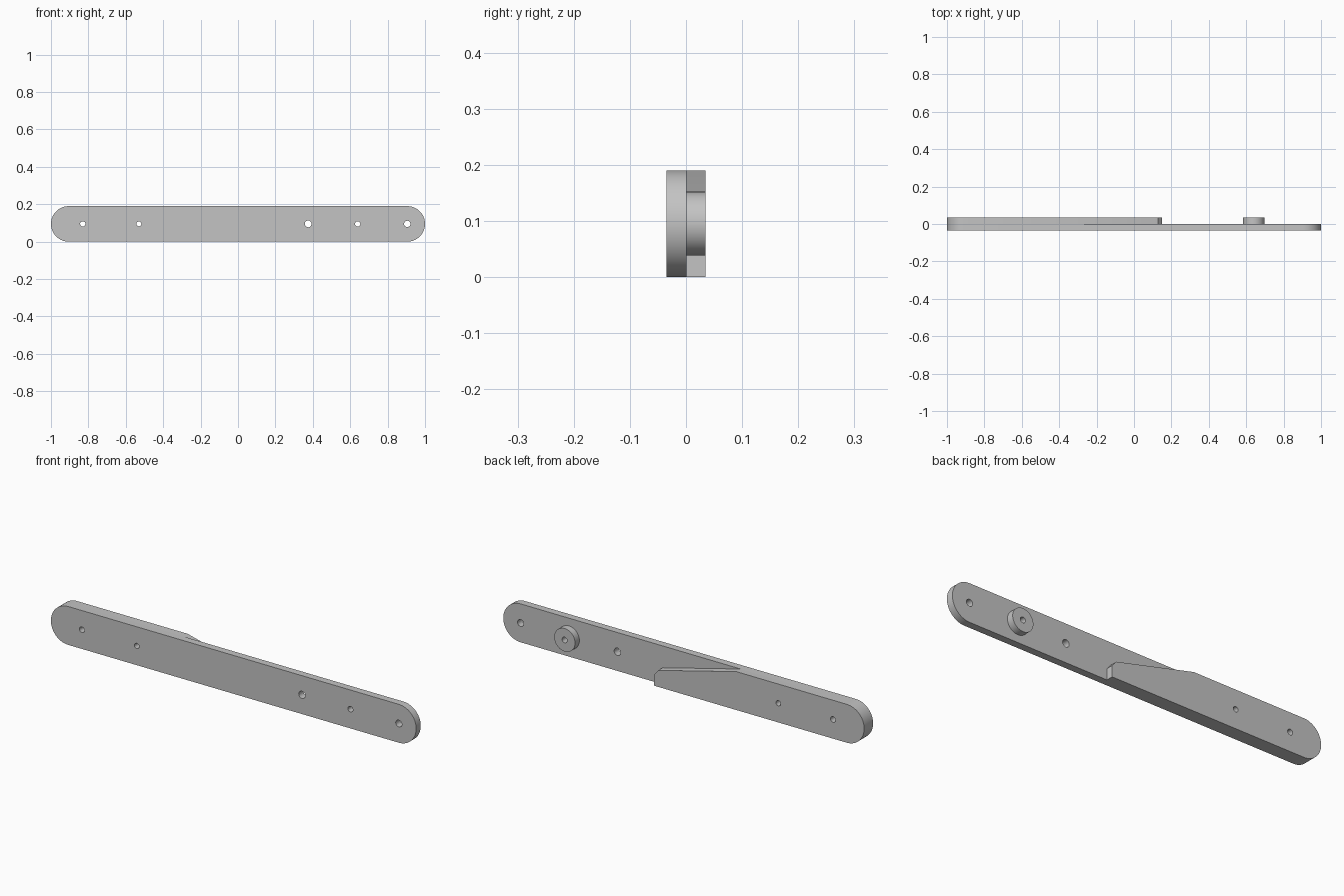
import bpy, bmesh
from math import sin, cos, pi, radians
from mathutils import Matrix

cube = bpy.data.objects.get("Cube")
if cube:
    bpy.data.objects.remove(cube, do_unlink=True)

# Main dimensions
R = 0.095                                  # half height of the bar
FRONT, MID, BACK = -0.035, 0.001, 0.035    # depth layers
LEFT_HOLES = [(-0.83, 0.014), (-0.53, 0.013)]
BOSS_HOLE = (0.64, 0.014)
RIGHT_HOLES = [(0.375, 0.018), (0.905, 0.017)]

grey = bpy.data.materials.new("light_grey")
grey.use_nodes = True
colour = (0.55, 0.55, 0.55, 1)
grey.diffuse_color = colour
grey.node_tree.nodes["Principled BSDF"].inputs["Base Color"].default_value = colour


def arc(x, r, start, end, n=32):
    """Points along an arc centred on the bar's middle line."""
    angles = [start + (end - start) * i / n for i in range(n + 1)]
    return [(x + r * cos(a), R + r * sin(a)) for a in angles]


def circle(x, r, n=32):
    return arc(x, r, 0, 2 * pi, n)[:-1]


def slab(name, outline, holes, y0, y1):
    """Extrude an x-z outline with round holes from depth y0 to y1."""
    curve = bpy.data.curves.new(name + "_profile", "CURVE")
    curve.dimensions = "2D"
    curve.fill_mode = "BOTH"
    curve.extrude = (y1 - y0) / 2
    for loop in [outline] + [circle(x, r) for x, r in holes]:
        spline = curve.splines.new("POLY")
        spline.points.add(len(loop) - 1)
        for point, (x, z) in zip(spline.points, loop):
            point.co = (x, z, 0, 1)
        spline.use_cyclic_u = True
    helper = bpy.data.objects.new(name + "_profile", curve)
    mesh = bpy.data.meshes.new_from_object(helper)
    bpy.data.objects.remove(helper)

    # Stand the profile upright and weld caps to walls
    bm = bmesh.new()
    bm.from_mesh(mesh)
    bm.transform(Matrix.Translation((0, (y0 + y1) / 2, 0)) @ Matrix.Rotation(pi / 2, 4, "X"))
    bmesh.ops.remove_doubles(bm, verts=bm.verts, dist=0.0001)
    bmesh.ops.recalc_face_normals(bm, faces=bm.faces)
    bm.to_mesh(mesh)
    bm.free()
    mesh.name = name
    mesh.materials.clear()
    mesh.materials.append(grey)
    obj = bpy.data.objects.new(name, mesh)
    bpy.context.collection.objects.link(obj)
    bpy.ops.object.select_all(action="DESELECT")
    obj.select_set(True)
    bpy.context.view_layer.objects.active = obj
    bpy.ops.object.shade_smooth_by_angle(angle=radians(30))
    return obj


left_end = arc(R - 1, R, pi / 2, 3 * pi / 2)
right_end = arc(1 - R, R, -pi / 2, pi / 2)

# Full length front bar with round ends
slab("front_bar", left_end + right_end,
     LEFT_HOLES + RIGHT_HOLES + [BOSS_HOLE], FRONT, MID)

# Back layer with a sloping top edge and a clipped corner
slope = [(0.15, 0), (0.15, 0.055), (0.127, 0.082), (-0.3, 2 * R)]
slab("back_pad", left_end + slope, LEFT_HOLES, MID, BACK)

# Round spacer around one hole
slab("round_boss", circle(BOSS_HOLE[0], 0.057, 48), [BOSS_HOLE], MID, BACK)
